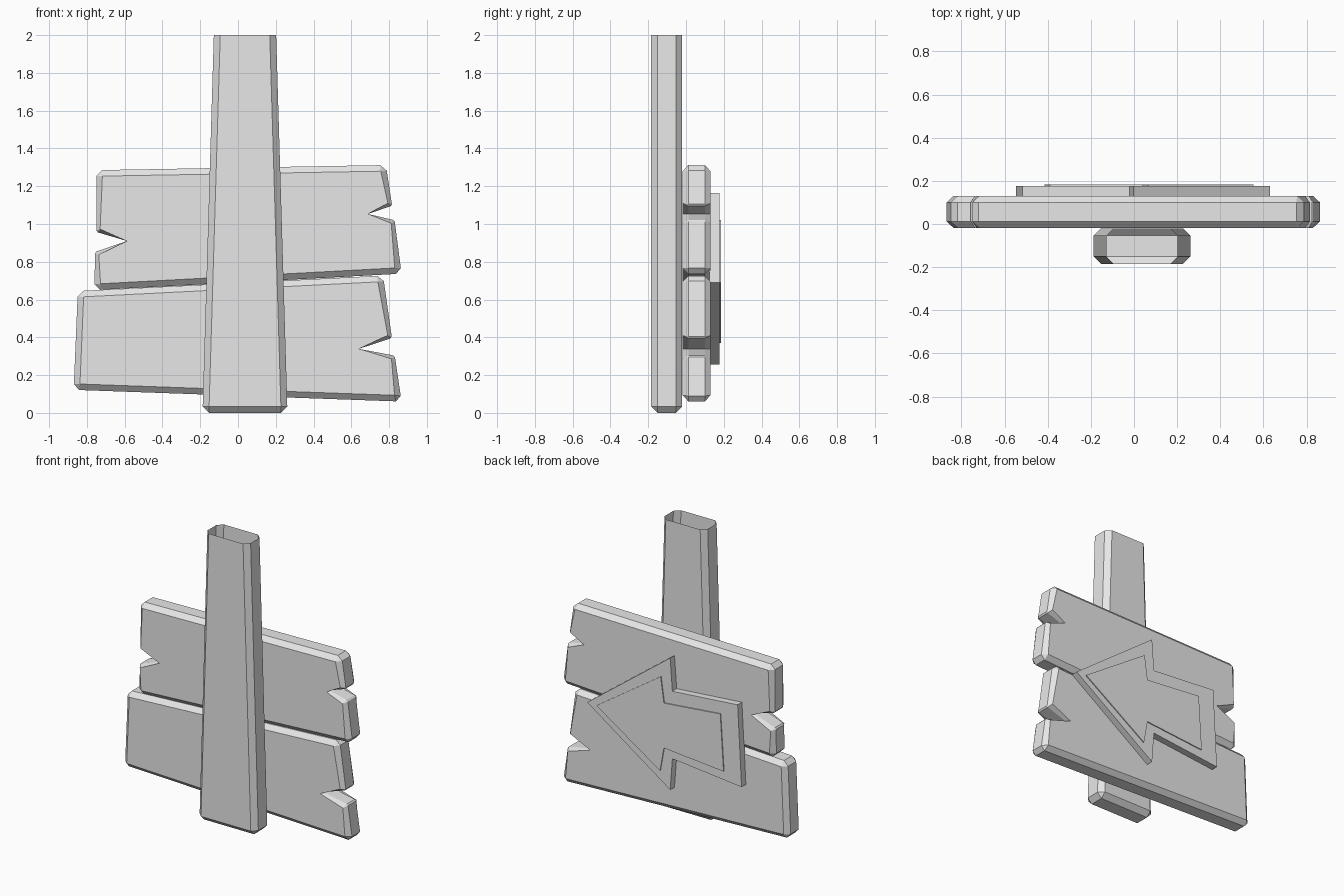
import bpy, bmesh
from mathutils import Vector

if "Cube" in bpy.data.objects:
    bpy.data.objects.remove(bpy.data.objects["Cube"])

grey = bpy.data.materials.new("plain_grey")
grey.diffuse_color = (0.8, 0.8, 0.8, 1)
grey.use_nodes = True
grey.node_tree.nodes["Principled BSDF"].inputs["Base Color"].default_value = grey.diffuse_color


def finish(name, bm):
    bmesh.ops.recalc_face_normals(bm, faces=bm.faces[:])
    me = bpy.data.meshes.new(name)
    bm.to_mesh(me)
    bm.free()
    me.materials.append(grey)
    ob = bpy.data.objects.new(name, me)
    bpy.context.collection.objects.link(ob)
    return ob


def loft(name, rings):
    """Join (y, [(x, z), ...]) rings into a closed solid; coincident points merge."""
    bm = bmesh.new()
    loops = [[bm.verts.new((x, y, z)) for x, z in pts] for y, pts in rings]
    n = len(loops[0])
    for a, b in zip(loops, loops[1:]):
        for i in range(n):
            j = (i + 1) % n
            bm.faces.new((a[i], a[j], b[j], b[i]))
    bm.faces.new(loops[0])
    bm.faces.new(loops[-1])
    bmesh.ops.remove_doubles(bm, verts=bm.verts[:], dist=0.0005)
    return finish(name, bm)


def plank(name, outline, y0, y1, w=0.032):
    """Chamfered board. Outline is clockwise (x, z, corner cut); cut 0 = notch tip."""
    outer, inner = [], []
    n = len(outline)
    for i, (x, z, cut) in enumerate(outline):
        p = Vector((x, z))
        a = (Vector(outline[i - 1][:2]) - p).normalized()
        b = (Vector(outline[(i + 1) % n][:2]) - p).normalized()
        outer += [p + a * cut, p + b * cut]
        if cut:
            # mitred inset, narrower beside the notches
            d = w if cut > 0.02 else 0.02
            s = abs(a.x * b.y - a.y * b.x)
            q = p + (a + b) * (d / s)
        else:
            q = p
        inner += [q, q]
    return loft(name, [(y0, inner), (y0 + 0.03, outer), (y1 - 0.03, outer), (y1, inner)])


# Post: tapered, chamfered box with an open top
bm = bmesh.new()
bmesh.ops.create_cube(bm, size=1)
for v in bm.verts:
    top = v.co.z > 0
    half = 0.159 if top else 0.225
    v.co = (0.037 + half * (1 if v.co.x > 0 else -1),
            -0.02 if v.co.y > 0 else -0.185, 2.2 if top else 0)
bmesh.ops.bevel(bm, geom=bm.edges[:], offset=0.034, segments=1, affect='EDGES')
bmesh.ops.bisect_plane(bm, geom=bm.verts[:] + bm.edges[:] + bm.faces[:],
                       plane_co=(0, 0, 2), plane_no=(0, 0, 1), clear_outer=True)
finish("post", bm)

# Boards with split ends
C, N = 0.03, 0.008
plank("upper_board", [
    (-0.75, 1.285, C), (0.783, 1.312, C), (0.816, 1.097, N), (0.688, 1.053, 0),
    (0.829, 1.02, N), (0.866, 0.737, C), (-0.76, 0.65, C), (-0.757, 0.852, N),
    (-0.588, 0.91, 0), (-0.75, 0.958, N)], -0.018, 0.13)
plank("lower_board", [
    (-0.848, 0.645, C), (0.768, 0.727, C), (0.815, 0.397, N), (0.64, 0.339, 0),
    (0.83, 0.303, N), (0.866, 0.06, C), (-0.87, 0.122, C)], -0.018, 0.13)

# Arrow on the back, with a thin raised centre plate
arrow = [(0.63, 0.69), (-0.003, 1.165), (-0.02, 0.94), (-0.518, 0.98),
         (-0.548, 0.42), (-0.02, 0.475), (-0.003, 0.255)]
centre = [(0.555, 0.69), (0.065, 1.02), (0.04, 0.845), (-0.39, 0.885),
          (-0.415, 0.495), (0.04, 0.535), (0.07, 0.37)]
loft("arrow", [(0.125, arrow), (0.177, arrow)])
loft("arrow_centre", [(0.176, centre), (0.184, centre)])
